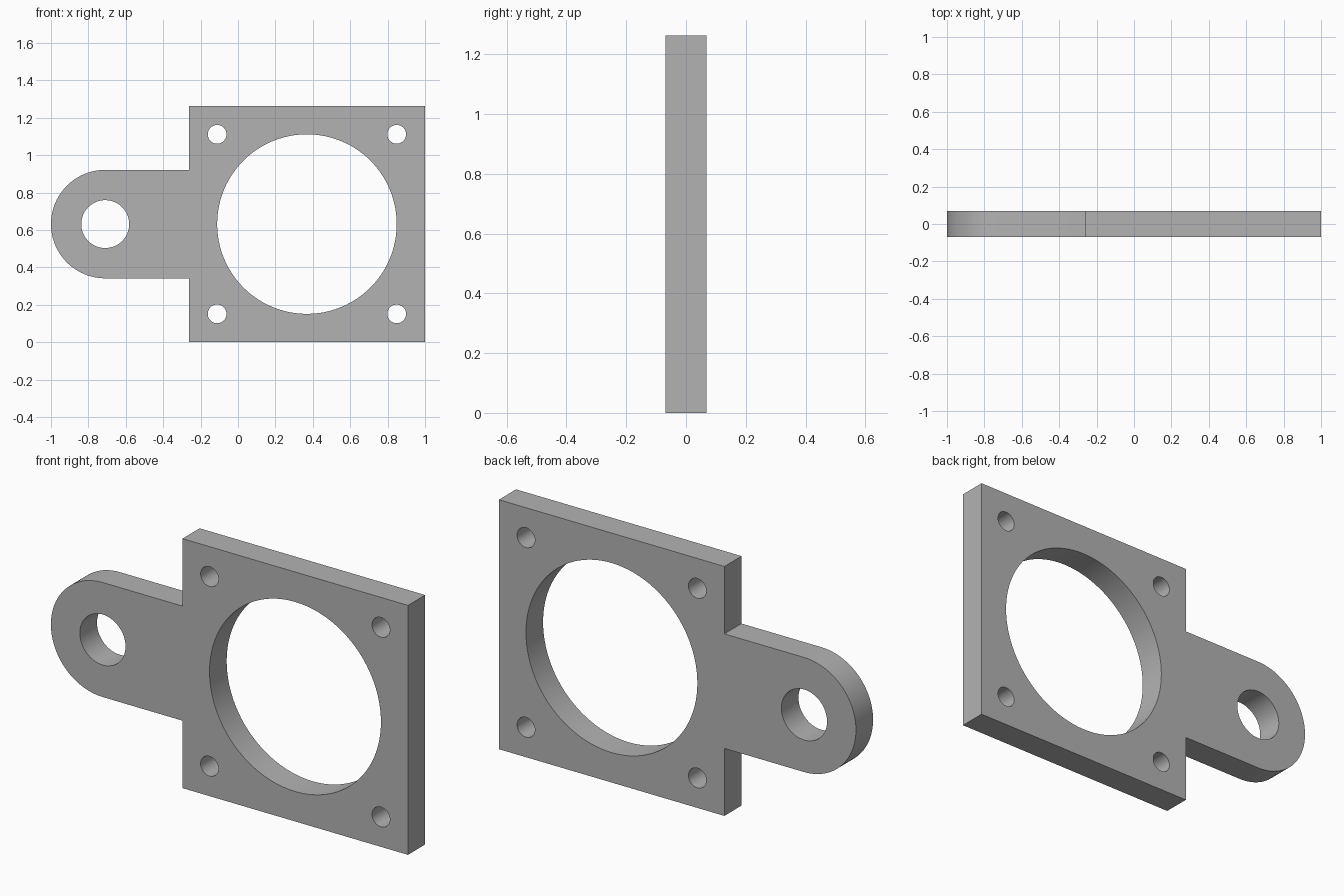
import bpy
import bmesh
from math import pi, sin, cos, radians

default = bpy.data.objects.get("Cube")
if default:
    bpy.data.objects.remove(default, do_unlink=True)

# Main dimensions
HALF_T = 0.0685          # half thickness
HEIGHT = 1.263           # side of the square plate
MID_Z = HEIGHT / 2
PLATE_X = 1 - HEIGHT / 2  # centre of the square plate
LUG_X, LUG_R = -0.71, 0.29
BOLT_OFFSET = 0.48

# Material
grey = bpy.data.materials.new("plain grey")
grey.use_nodes = True
colour = (0.45, 0.45, 0.45, 1)
grey.diffuse_color = colour
grey.node_tree.nodes["Principled BSDF"].inputs["Base Color"].default_value = colour


def extrude_profile(name, points, half_depth):
    """Solid made from an outline in the XZ plane, extruded along Y."""
    bm = bmesh.new()
    face = bm.faces.new([bm.verts.new((x, -half_depth, z)) for x, z in points])
    result = bmesh.ops.extrude_face_region(bm, geom=[face], use_keep_orig=True)
    verts = [g for g in result["geom"] if isinstance(g, bmesh.types.BMVert)]
    bmesh.ops.translate(bm, verts=verts, vec=(0, 2 * half_depth, 0))
    bmesh.ops.recalc_face_normals(bm, faces=bm.faces)
    mesh = bpy.data.meshes.new(name)
    bm.to_mesh(mesh)
    bm.free()
    obj = bpy.data.objects.new(name, mesh)
    bpy.context.collection.objects.link(obj)
    mesh.materials.append(grey)
    return obj


def arc(cx, cz, r, start, sweep, steps):
    return [(cx + r * cos(start + sweep * i / steps),
             cz + r * sin(start + sweep * i / steps)) for i in range(steps + 1)]


# Square plate with a rounded lug on its right side
left, right = PLATE_X - MID_Z, PLATE_X + MID_Z
outline = [(left, MID_Z + LUG_R), (left, HEIGHT), (right, HEIGHT),
           (right, 0), (left, 0), (left, MID_Z - LUG_R)]
outline += arc(LUG_X, MID_Z, LUG_R, -pi / 2, -pi, 48)
bracket = extrude_profile("bracket_plate", outline, HALF_T)

# Holes: large bore, lug eye and four bolt holes
holes = [("bore", PLATE_X, MID_Z, 0.48, 96), ("lug_eye", LUG_X, MID_Z, 0.128, 64)]
for sx in (-1, 1):
    for sz in (-1, 1):
        holes.append(("bolt_hole", PLATE_X + sx * BOLT_OFFSET,
                      MID_Z + sz * BOLT_OFFSET, 0.05, 40))

bpy.context.view_layer.objects.active = bracket
for name, x, z, r, steps in holes:
    cutter = extrude_profile(name + "_cutter", arc(x, z, r, 0, 2 * pi, steps)[:-1], HALF_T * 2)
    cutter.hide_render = True
    mod = bracket.modifiers.new(name, "BOOLEAN")
    mod.operation = "DIFFERENCE"
    mod.solver = "EXACT"
    mod.object = cutter
    bpy.ops.object.modifier_apply(modifier=mod.name)
    bpy.data.objects.remove(cutter, do_unlink=True)

# Smooth curved walls, sharp rims
bpy.ops.object.select_all(action="DESELECT")
bracket.select_set(True)
bpy.ops.object.shade_smooth_by_angle(angle=radians(30))
